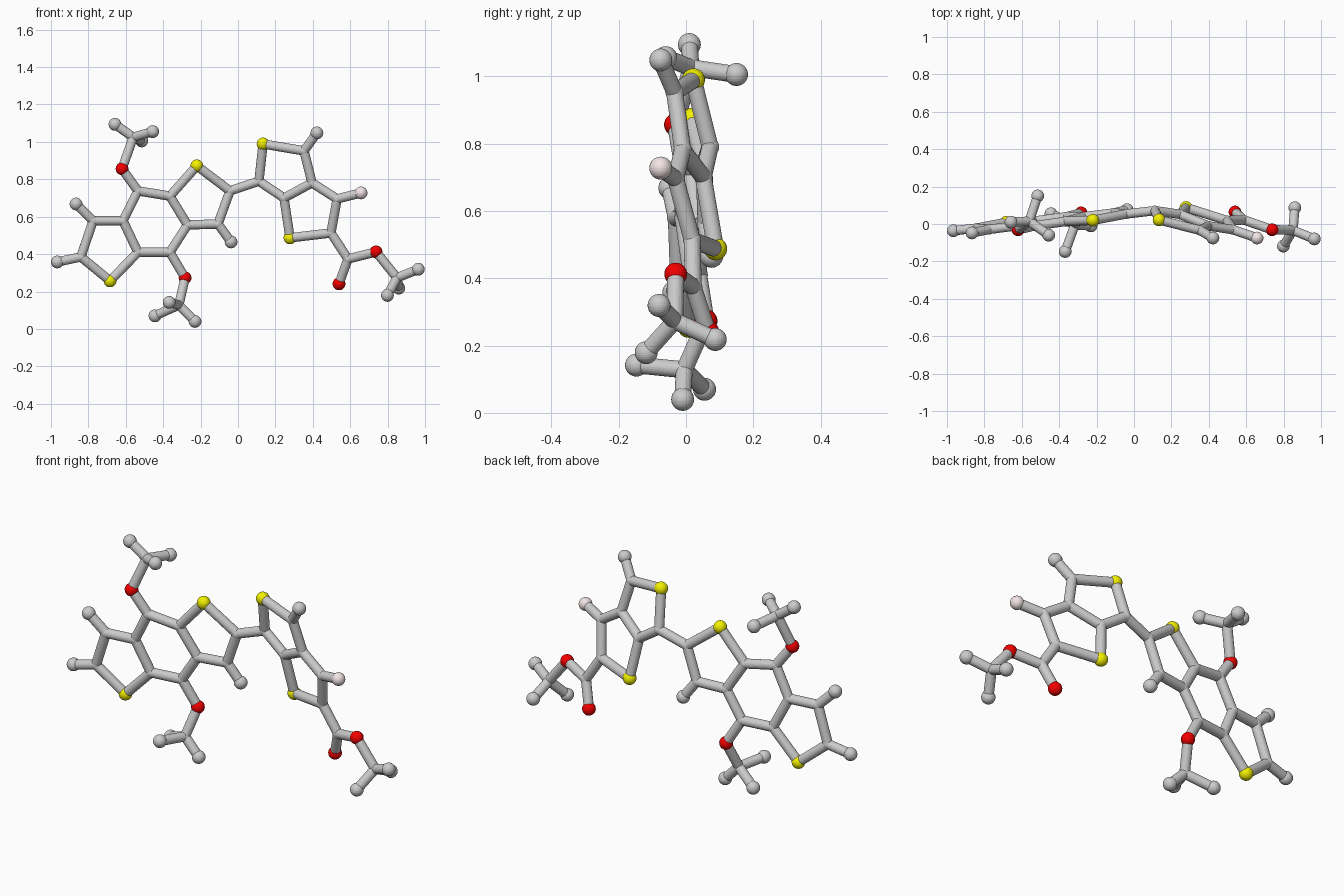
import bpy, bmesh
from mathutils import Vector, Matrix

if "Cube" in bpy.data.objects:
    bpy.data.objects.remove(bpy.data.objects["Cube"])

STICK, JOINT, BALL = 0.025, 0.027, 0.034


def left_plane(x, z):
    return (x, 0.118 + 0.13 * x - 0.08 * z, z)


def right_plane(x, z):
    return (x, 0.2745 - 0.293 * x - 0.2155 * z, z)


def material(name, rgb):
    m = bpy.data.materials.new(name)
    m.diffuse_color = (*rgb, 1)
    m.use_nodes = True
    m.node_tree.nodes["Principled BSDF"].inputs["Base Color"].default_value = m.diffuse_color
    return m


RED = material("red", (0.9, 0.0, 0.0))
YELLOW = material("yellow", (0.9, 0.88, 0.0))
PINK = material("pale_pink", (0.9, 0.78, 0.79))


def finish(bm, name, mat=None):
    me = bpy.data.meshes.new(name)
    bm.to_mesh(me)
    bm.free()
    ob = bpy.data.objects.new(name, me)
    bpy.context.collection.objects.link(ob)
    if mat:
        me.materials.append(mat)
    return ob


def balls(name, points, r, mat=None):
    bm = bmesh.new()
    for p in points:
        bmesh.ops.create_uvsphere(bm, u_segments=24, v_segments=16, radius=r,
                                  matrix=Matrix.Translation(p))
    finish(bm, name, mat)


def sticks(name, chains, pts):
    bm = bmesh.new()
    for chain in chains:
        names = chain.split()
        for a, b in zip(names, names[1:]):
            p, q = Vector(pts[a]), Vector(pts[b])
            d = q - p
            m = Matrix.Translation((p + q) / 2) @ d.to_track_quat('Z', 'Y').to_matrix().to_4x4()
            bmesh.ops.create_cone(bm, cap_ends=True, segments=24, radius1=STICK,
                                  radius2=STICK, depth=d.length, matrix=m)
    finish(bm, name)


def build(side, pts, chains):
    # the first letter gives the kind of node
    def pick(k):
        return [p for n, p in pts.items() if n[0] == k]
    sticks(side + "_sticks", chains, pts)
    balls(side + "_joints", pick("c"), JOINT)
    balls(side + "_end_balls", pick("h"), BALL)
    balls(side + "_red_balls", pick("o"), BALL, RED)
    balls(side + "_yellow_balls", pick("s"), BALL, YELLOW)
    if pick("f"):
        balls(side + "_pink_ball", pick("f"), BALL, PINK)


# left half: three fused rings with two branched arms
flat = dict(
    h1=(-0.966, 0.358), c1=(-0.84, 0.385), s1=(-0.684, 0.257), c2=(-0.535, 0.41),
    c3=(-0.364, 0.41), c4=(-0.27, 0.556), c5=(-0.364, 0.71), c6=(-0.535, 0.738),
    c7=(-0.615, 0.578), c8=(-0.775, 0.578), h2=(-0.866, 0.668), o1=(-0.62, 0.856),
    s2=(-0.22, 0.872), c9=(-0.043, 0.738), c10=(-0.107, 0.561), h3=(-0.037, 0.465),
    o2=(-0.283, 0.273))
left = {k: left_plane(*v) for k, v in flat.items()}
left.update(
    c11=(-0.56, 0.015, 1.025), h4=(-0.658, 0.01, 1.094), h5=(-0.456, -0.06, 1.055),
    h6=(-0.515, 0.15, 1.005), c12=(-0.316, -0.005, 0.128), h7=(-0.444, 0.055, 0.07),
    h8=(-0.23, -0.01, 0.04), h9=(-0.368, -0.147, 0.142))
build("left", left, [
    "h1 c1 s1 c2 c3 c4 c5 c6 c7 c8 c1", "c7 c2", "c8 h2", "c6 o1 c11 h4",
    "h5 c11 h6", "c5 s2 c9 c10 c4", "c10 h3", "c3 o2 c12 h7", "h8 c12 h9"])

# right half: two fused rings with a forked tail
flat = dict(
    c1=(0.112, 0.79), s1=(0.134, 0.989), c2=(0.353, 0.952), h1=(0.422, 1.048),
    c3=(0.396, 0.781), c4=(0.246, 0.70), s2=(0.278, 0.487), c5=(0.497, 0.513),
    c6=(0.53, 0.695), f1=(0.658, 0.727), c7=(0.588, 0.374), o1=(0.54, 0.241),
    o2=(0.738, 0.412), c8=(0.85, 0.273))
right = {k: right_plane(*v) for k, v in flat.items()}
right.update(h2=(0.964, -0.08, 0.319), h3=(0.799, -0.118, 0.179), h4=(0.86, 0.087, 0.218))
build("right", right, [
    "c1 s1 c2 c3 c4 c1", "c2 h1", "c4 s2 c5 c6 c3", "c6 f1", "c5 c7 o1",
    "c7 o2 c8 h2", "h3 c8 h4"])

# stick linking the halves
sticks("middle_stick", ["a b"], dict(a=left["c9"], b=right["c1"]))
